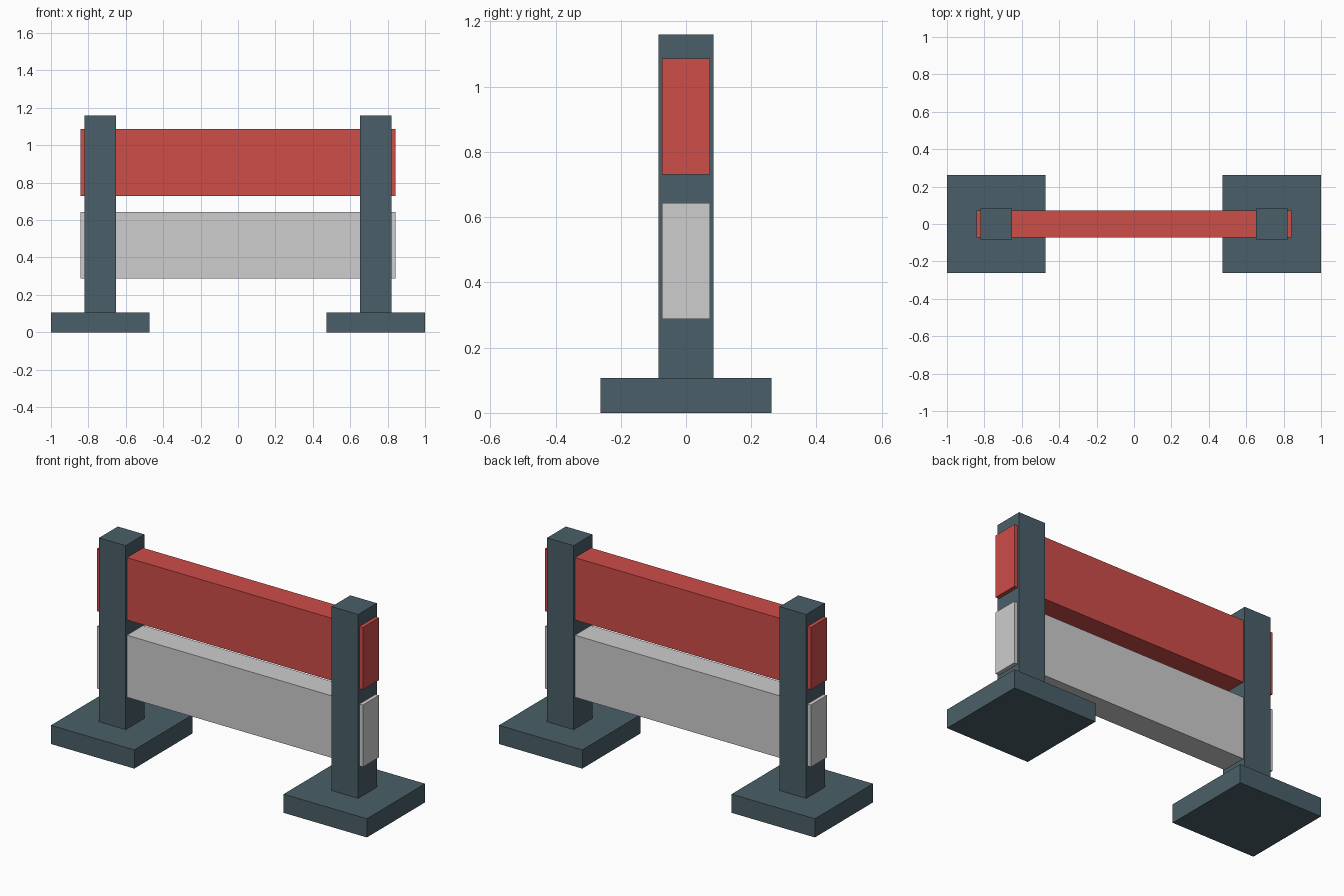
import bpy
import bmesh
from mathutils import Matrix, Vector

if "Cube" in bpy.data.objects:
    bpy.data.objects.remove(bpy.data.objects["Cube"], do_unlink=True)


def srgb(*channels):
    """Convert 0-255 display values to linear."""
    return [((c / 255 + 0.055) / 1.055) ** 2.4 for c in channels] + [1.0]


def material(name, colour):
    mat = bpy.data.materials.new(name)
    mat.use_nodes = True
    mat.diffuse_color = colour
    mat.node_tree.nodes["Principled BSDF"].inputs["Base Color"].default_value = colour
    return mat


def box(name, x, depth, z, mat):
    """Box spanning the x and z ranges, centred on y = 0."""
    bm = bmesh.new()
    size = Vector((x[1] - x[0], depth, z[1] - z[0]))
    centre = Vector(((x[0] + x[1]) / 2, 0, (z[0] + z[1]) / 2))
    bmesh.ops.create_cube(bm, size=1, matrix=Matrix.LocRotScale(centre, None, size))
    mesh = bpy.data.meshes.new(name)
    bm.to_mesh(mesh)
    bm.free()
    mesh.materials.append(mat)
    obj = bpy.data.objects.new(name, mesh)
    bpy.context.collection.objects.link(obj)


slate = material("slate", srgb(74, 95, 104))
red = material("red", srgb(205, 77, 73))
light_grey = material("light grey", srgb(205, 205, 205))

# Foot pads and posts, one pair per side
PAD_TOP = 0.107
for side, sign in (("left", 1), ("right", -1)):
    box(side + "_foot", sorted((sign * 0.473, sign)), 0.525, (0, PAD_TOP), slate)
    box(side + "_post", sorted((sign * 0.652, sign * 0.82)), 0.168, (PAD_TOP, 1.16), slate)

# Boards running through both posts
box("upper_board", (-0.842, 0.842), 0.146, (0.73, 1.087), red)
box("lower_board", (-0.842, 0.842), 0.146, (0.288, 0.643), light_grey)
